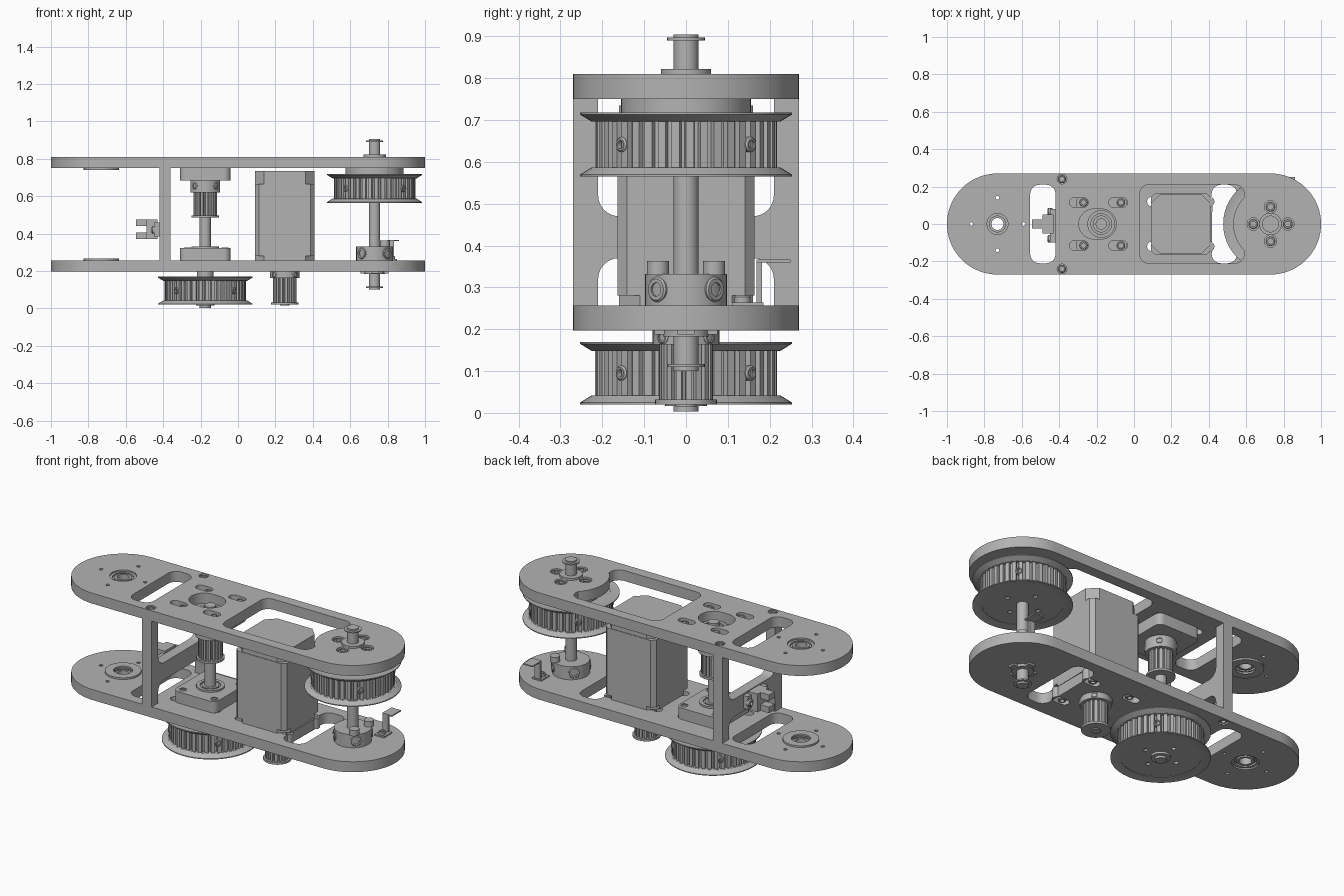
import bpy, bmesh, math
from mathutils import Vector, Matrix

cube = bpy.data.objects.get("Cube")
if cube:
    bpy.data.objects.remove(cube, do_unlink=True)

grey = bpy.data.materials.new("machined_grey")
grey.use_nodes = True
grey.diffuse_color = (0.45, 0.45, 0.45, 1)
grey.node_tree.nodes["Principled BSDF"].inputs["Base Color"].default_value = (0.45, 0.45, 0.45, 1)


def finish(name, bm, matrix=None):
    bmesh.ops.remove_doubles(bm, verts=bm.verts, dist=0.00005)
    if matrix:
        bmesh.ops.transform(bm, matrix=matrix, verts=bm.verts)
    bmesh.ops.recalc_face_normals(bm, faces=bm.faces)
    mesh = bpy.data.meshes.new(name)
    bm.to_mesh(mesh)
    bm.free()
    mesh.materials.append(grey)
    obj = bpy.data.objects.new(name, mesh)
    bpy.context.collection.objects.link(obj)
    bpy.ops.object.select_all(action='DESELECT')
    obj.select_set(True)
    bpy.context.view_layer.objects.active = obj
    bpy.ops.object.shade_smooth_by_angle(angle=math.radians(30))
    return obj


# ---- outline helpers ----
def arc(x, y, r, a0, a1, n):
    return [(x + r * math.cos(math.radians(a0 + (a1 - a0) * i / n)),
             y + r * math.sin(math.radians(a0 + (a1 - a0) * i / n))) for i in range(n + 1)]


def circle(x, y, r, n=24):
    return arc(x, y, r, 0, 360, n)[:-1]


def fillet(corners, r, n=6):
    out = []
    for i, p in enumerate(corners):
        p, a, b = Vector(p), Vector(corners[i - 1]), Vector(corners[(i + 1) % len(corners)])
        s, e = p + (a - p).normalized() * r, p + (b - p).normalized() * r
        for k in range(n + 1):
            t = k / n
            out.append(tuple(s * (1 - t) ** 2 + p * 2 * t * (1 - t) + e * t * t))
    return out


def rounded(x0, x1, y0, y1, r, n=8):
    pts = []
    for cx, cy, a in ((x1 - r, y1 - r, 0), (x0 + r, y1 - r, 90),
                      (x0 + r, y0 + r, 180), (x1 - r, y0 + r, 270)):
        for p in arc(cx, cy, r, a, a + 90, n):
            if not pts or (Vector(p) - Vector(pts[-1])).length > 0.0005:
                pts.append(p)
    if (Vector(pts[0]) - Vector(pts[-1])).length < 0.0005:
        pts.pop()
    return pts


def teeth(r, depth, count):
    step = 2 * math.pi / count
    return [((r - d) * math.cos((i + f) * step), (r - d) * math.sin((i + f) * step))
            for i in range(count)
            for f, d in ((0, 0), (0.55, 0), (0.65, depth), (0.9, depth))]


# ---- solid helpers ----
def prism(name, loops, z0, z1, matrix=None):
    """Extrude an outline, with later loops as holes."""
    curve = bpy.data.curves.new(name, 'CURVE')
    curve.dimensions, curve.fill_mode = '2D', 'BOTH'
    curve.extrude = (z1 - z0) / 2
    for loop in loops:
        spline = curve.splines.new('POLY')
        spline.points.add(len(loop) - 1)
        for point, (x, y) in zip(spline.points, loop):
            point.co = (x, y, 0, 1)
        spline.use_cyclic_u = True
    temp = bpy.data.objects.new(name, curve)
    bpy.context.collection.objects.link(temp)
    bpy.context.view_layer.update()
    mesh = temp.evaluated_get(bpy.context.evaluated_depsgraph_get()).to_mesh()
    bm = bmesh.new()
    bm.from_mesh(mesh)
    bpy.data.objects.remove(temp, do_unlink=True)
    bmesh.ops.translate(bm, verts=bm.verts, vec=(0, 0, (z0 + z1) / 2))
    return finish(name, bm, matrix)


def box(name, x0, x1, y0, y1, z0, z1):
    return prism(name, [[(x0, y0), (x1, y0), (x1, y1), (x0, y1)]], z0, z1)


def lathe(name, profile, at=(0, 0, 0), facing=(0, 0, 1), seg=32):
    bm = bmesh.new()
    verts = [bm.verts.new((r, 0, z)) for r, z in profile]
    edges = [bm.edges.new(pair) for pair in zip(verts, verts[1:])]
    bmesh.ops.spin(bm, geom=verts + edges, cent=(0, 0, 0), axis=(0, 0, 1),
                   angle=2 * math.pi, steps=seg)
    turn = Vector(facing).to_track_quat('Z', 'Y').to_matrix().to_4x4()
    return finish(name, bm, Matrix.Translation(at) @ turn)


def rod(name, x, y, r, z0, z1, seg=32):
    return lathe(name, [(0, z0), (r, z0), (r, z1), (0, z1)], (x, y, 0), seg=seg)


def screw(name, at, r, h, facing=(0, 0, 1)):
    s = r * 0.55
    lathe(name, [(0, -h), (r, -h), (r, -0.004), (r - 0.004, 0), (s, 0), (s, -h * 0.5), (0, -h * 0.5)],
          at, facing, 18)


DIAGONALS = [(a, b) for a in (-1, 1) for b in (-1, 1)]
CROSS = [(1, 0), (-1, 0), (0, 1), (0, -1)]
WHEEL, MID, MOTOR, IDLE = 0.73, -0.175, 0.25, -0.73   # axle x positions


def set_screws(name, x, z, radius, r):
    for a, b in DIAGONALS:
        d = Vector((a, b, 0)).normalized()
        screw(name, Vector((x, 0, z)) + d * radius, r, 0.03, d)


def slots(x, dx, y):
    return [rounded(x + a * dx - 0.05, x + a * dx + 0.05, b * y - 0.025, b * y + 0.025, 0.025)
            for a, b in DIAGONALS]


# ---- side plates ----
common = [rounded(-0.555, -0.42, -0.21, 0.21, 0.05), circle(IDLE, 0, 0.07),
          rounded(-0.295, -0.095, -0.08, 0.08, 0.08)]
common += [circle(IDLE + a * 0.14, b * 0.14, 0.01, 12) for a, b in CROSS]
common += [circle(-0.385, s * 0.24, 0.026, 16) for s in (-1, 1)]
common += slots(-0.19, 0.105, 0.115)
outline = rounded(-1, 1, -0.27, 0.27, 0.27, 18)
window = (arc(0.08, -0.16, 0.05, 180, 270, 6) + arc(0.539, -0.16, 0.05, 270, 360, 6)
          + arc(WHEEL, 0, 0.2, 225, 135, 14)
          + arc(0.539, 0.16, 0.05, 0, 90, 6) + arc(0.08, 0.16, 0.05, 90, 180, 6))
bolt_holes = [circle(WHEEL + a * 0.092, b * 0.092, 0.033) for a, b in CROSS]
prism("top_plate", [outline, window] + common + bolt_holes, 0.75, 0.81)
prism("bottom_plate", [outline, rounded(0.415, 0.55, -0.21, 0.21, 0.05)] + common
      + slots(MOTOR, 0.13, 0.12), 0.197, 0.257)

# ---- upright between the plates, an H shape ----
h_shape = [(-0.27, 0.257), (-0.21, 0.257)] + arc(-0.16, 0.32, 0.05, 180, 90, 6)
h_shape += [(-y, z) for y, z in reversed(h_shape)]
upper = [(0.27, 0.75), (0.21, 0.75)] + arc(0.16, 0.52, 0.05, 0, -90, 6)
upper += [(-y, z) for y, z in reversed(upper)]
to_yz = Matrix(((0, 0, 1, 0), (1, 0, 0, 0), (0, 1, 0, 0), (0, 0, 0, 1)))
prism("upright_panel", [h_shape + upper], -0.42, -0.36, to_yz)
for s in (-1, 1):
    screw("panel_screw_top", (-0.385, s * 0.24, 0.807), 0.022, 0.05)
    screw("panel_screw_bottom", (-0.385, s * 0.24, 0.2), 0.022, 0.05, (0, 0, -1))

# ---- forked sensor on the upright ----
box("sensor_base", -0.45, -0.42, -0.1, 0.08, 0.385, 0.46)
box("sensor_body", -0.49, -0.43, -0.05, 0.05, 0.37, 0.475)
for z in (0.37, 0.44):
    box("sensor_prong", -0.545, -0.48, -0.025, 0.025, z, z + 0.035)
for y in (-0.08, 0.065):
    screw("sensor_screw", (-0.462, y, 0.42), 0.02, 0.025, (-1, 0, 0))

# ---- idle bearings ----
for z0, z1, lip in ((0.197, 0.257, 0.257), (0.75, 0.81, 0.74)):
    a, b = z0 + 0.008, z1 - 0.008
    lathe("idle_bearing", [(0.032, a), (0.045, a), (0.045, a + 0.01), (0.056, a + 0.01), (0.056, a),
                           (0.07, a), (0.07, b), (0.056, b), (0.056, b - 0.01), (0.045, b - 0.01),
                           (0.045, b), (0.032, b), (0.032, a)], (IDLE, 0, 0))
    prism("bearing_lip", [circle(IDLE, 0, 0.095, 32), circle(IDLE, 0, 0.05)], lip, lip + 0.01)


# ---- toothed pulleys ----
def large_pulley(name, x, z0, z1):
    place = Matrix.Translation((x, 0, 0))
    prism(name + "_teeth", [teeth(0.218, 0.014, 40)], z0 + 0.02, z1 - 0.02, place)
    holes = [circle(a * 0.1, b * 0.1, 0.012, 12) for a, b in CROSS]
    for z, s in ((z0, 1), (z1, -1)):
        ends = sorted((z + s * 0.008, z + s * 0.022))
        prism(name + "_disc", [circle(0, 0, 0.226, 48)] + holes, *ends, place)
        lathe(name + "_flange", [(0.205, z + s * 0.02), (0.225, z + s * 0.022), (0.253, z + s * 0.005),
                                 (0.253, z), (0.225, z + s * 0.006), (0.205, z + s * 0.006),
                                 (0.205, z + s * 0.02)], (x, 0, 0), seg=48)
    set_screws(name + "_set_screw", x, (z0 + z1) / 2, 0.223, 0.018)


def small_pulley(name, x, z_end, z_hub, z_back):
    place = Matrix.Translation((x, 0, 0))
    prism(name + "_teeth", [teeth(0.064, 0.012, 16)], z_end, z_hub, place)
    rod(name + "_flange", x, 0, 0.074, z_end, z_end + 0.012)
    rod(name + "_hub", x, 0, 0.08, z_hub, z_back)
    set_screws(name + "_set_screw", x, (z_hub + z_back) / 2, 0.083, 0.018)


large_pulley("output_pulley", WHEEL, 0.565, 0.718)
large_pulley("reduction_pulley", MID, 0.02, 0.17)
small_pulley("middle_pulley", MID, 0.485, 0.62, 0.69)
small_pulley("motor_pulley", MOTOR, 0.02, 0.163, 0.2)

# ---- shafts ----
rod("middle_shaft", MID, 0, 0.03, 0.003, 0.79)
rod("middle_shaft_end", MID, 0, 0.05, 0.016, 0.03)
rod("middle_spacer", MID, 0, 0.045, 0.165, 0.2)
rod("motor_shaft", MOTOR, 0, 0.025, 0.015, 0.26)
rod("output_shaft", WHEEL, 0, 0.03, 0.1, 0.905)
for z in (0.11, 0.89):
    rod("retaining_ring", WHEEL, 0, 0.045, z, z + 0.007)
rod("top_collar", WHEEL, 0, 0.06, 0.78, 0.822)
rod("bottom_collar", WHEEL, 0, 0.055, 0.183, 0.21)
rod("output_boss", WHEEL, 0, 0.155, 0.715, 0.75, 48)
for a, b in CROSS:
    screw("output_bolt", (WHEEL + a * 0.092, b * 0.092, 0.806), 0.026, 0.06)
    box("collar_tab", WHEEL + a * 0.055 - 0.02, WHEEL + a * 0.055 + 0.02,
        b * 0.055 - 0.02, b * 0.055 + 0.02, 0.187, 0.2)

# ---- bearing blocks of the middle shaft ----
for z0, z1 in ((0.257, 0.322), (0.685, 0.75)):
    prism("bearing_block", [rounded(-0.31, -0.04, -0.15, 0.15, 0.035), circle(MID, 0, 0.072)], z0, z1)
    lathe("block_bearing", [(0.028, z0), (0.074, z0), (0.074, z1 + 0.01), (0.055, z1 + 0.01),
                            (0.055, z1), (0.045, z1), (0.045, z1 + 0.01), (0.028, z1 + 0.01)], (MID, 0, 0))
for a, b in DIAGONALS:
    screw("block_screw_top", (-0.17 + a * 0.1, b * 0.115, 0.8), 0.023, 0.05)
    screw("block_screw_bottom", (-0.17 + a * 0.1, b * 0.115, 0.327), 0.02, 0.02)
    screw("motor_screw", (MOTOR + a * 0.12, b * 0.12, 0.2), 0.022, 0.05, (0, 0, -1))

# ---- motor ----
motor = [(0.09, -0.16), (0.41, -0.16), (0.41, 0.16), (0.09, 0.16)]
prism("motor_body", [fillet(motor, 0.05, 1)], 0.257, 0.735)
prism("motor_sleeve", [fillet([(x, y * 1.02) for x, y in motor], 0.022, 1)], 0.28, 0.665)

# ---- clamp collar on the output shaft ----
rod("clamp_collar", WHEEL, 0, 0.098, 0.257, 0.332, 40)
set_screws("clamp_screw", WHEEL, 0.295, 0.102, 0.03)
for s in (-1, 1):
    rod("clamp_bolt", WHEEL + 0.055, s * 0.067, 0.027, 0.33, 0.363, 18)

# ---- flag bracket ----
box("bracket_foot", 0.79, 0.85, 0.11, 0.185, 0.257, 0.264)
box("bracket_post", 0.8, 0.835, 0.168, 0.182, 0.257, 0.367)
box("bracket_tab", 0.8, 0.86, 0.168, 0.25, 0.36, 0.367)
screw("bracket_screw", (0.82, 0.135, 0.281), 0.02, 0.024)
